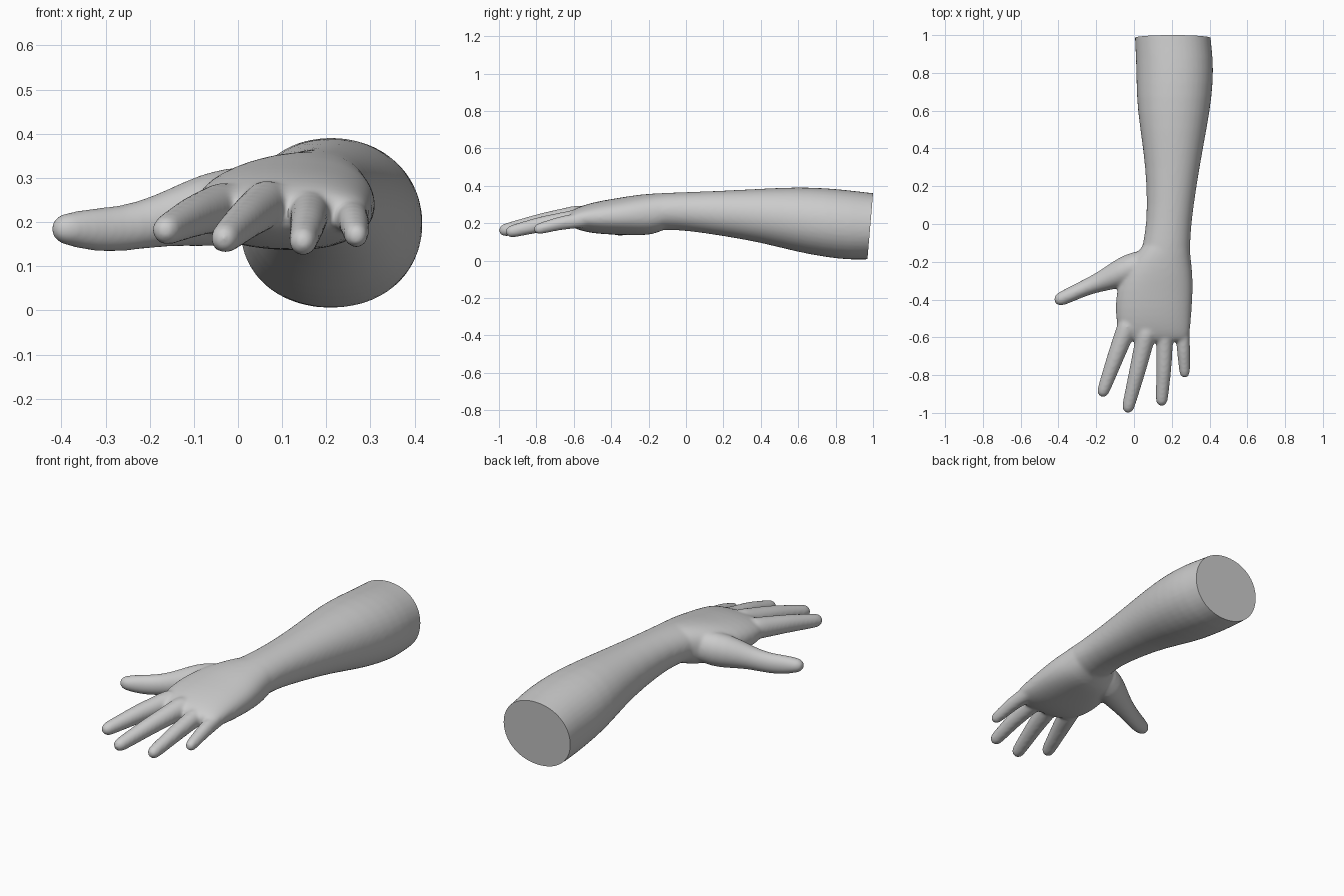
import bpy, bmesh, math
from mathutils import Vector

if "Cube" in bpy.data.objects:
    bpy.data.objects.remove(bpy.data.objects["Cube"])

SIDES = 20


def loft(bm, rings, axis=None, power=2.0, tip=False):
    """Skin rings of (x, y, z, side radius, up radius) into a closed tube."""
    pts = [Vector(r[:3]) for r in rings]
    data = []
    for i, r in enumerate(rings):
        t = axis or (pts[min(i + 1, len(pts) - 1)] - pts[max(i - 1, 0)]).normalized()
        data.append((pts[i], t, r[3], r[4]))
    if tip:
        p, t, a, b = data[-1]
        for deg in (30, 55, 75, 88):
            s, c = math.sin(math.radians(deg)), math.cos(math.radians(deg))
            data.append((p + t * a * s * 1.05, t, a * c, b * c))
    loops = []
    for p, t, a, b in data:
        side = t.cross(Vector((0, 0, 1))).normalized()
        up = side.cross(t)
        loop = []
        for k in range(SIDES):
            ang = 2 * math.pi * k / SIDES
            c, s = math.cos(ang), math.sin(ang)
            c = math.copysign(abs(c) ** (2 / power), c)
            s = math.copysign(abs(s) ** (2 / power), s)
            loop.append(bm.verts.new(p + side * a * c + up * b * s))
        loops.append(loop)
    for l0, l1 in zip(loops, loops[1:]):
        for k in range(SIDES):
            j = (k + 1) % SIDES
            bm.faces.new((l0[k], l0[j], l1[j], l1[k]))
    bm.faces.new(loops[0])
    bm.faces.new(loops[-1])


def box_rings(rows):
    """Rows of (y, x min, x max, z min, z max) to rings."""
    return [((x0 + x1) / 2, y, (z0 + z1) / 2, (x1 - x0) / 2, (z1 - z0) / 2)
            for y, x0, x1, z0, z1 in rows]


bm = bmesh.new()
back = Vector((0, -1, 0))

# forearm and wrist
loft(bm, box_rings([
    (1.15, 0.00, 0.40, 0.01, 0.35), (1.0, 0.00, 0.405, 0.005, 0.362),
    (0.88, 0.008, 0.422, 0.00, 0.378), (0.75, 0.01, 0.422, 0.015, 0.39),
    (0.6, 0.015, 0.405, 0.042, 0.396), (0.4, 0.047, 0.367, 0.095, 0.386),
    (0.2, 0.067, 0.332, 0.13, 0.375), (0.0, 0.066, 0.304, 0.16, 0.367),
    (-0.1, 0.045, 0.300, 0.163, 0.364), (-0.2, 0.03, 0.295, 0.16, 0.358),
    (-0.32, 0.03, 0.28, 0.18, 0.34)]), back, 2.1)

# palm
loft(bm, box_rings([
    (-0.06, 0.08, 0.285, 0.18, 0.355), (-0.13, 0.035, 0.298, 0.16, 0.362),
    (-0.18, -0.01, 0.302, 0.136, 0.36), (-0.26, -0.06, 0.312, 0.134, 0.353),
    (-0.35, -0.095, 0.315, 0.136, 0.338), (-0.45, -0.102, 0.308, 0.14, 0.322),
    (-0.53, -0.095, 0.303, 0.15, 0.303), (-0.59, -0.07, 0.295, 0.168, 0.282),
    (-0.63, -0.02, 0.28, 0.19, 0.255)]), back, 2.3)

# fingers: knuckle point, middle point, tip point, base radius, tip radius
fingers = [
    ((-0.02, -0.50, 0.24), (-0.10, -0.71, 0.213), (-0.162, -0.882, 0.182), 0.056, 0.034),
    ((0.077, -0.53, 0.25), (0.02, -0.77, 0.208), (-0.03, -0.966, 0.163), 0.055, 0.034),
    ((0.165, -0.53, 0.235), (0.158, -0.77, 0.195), (0.147, -0.930, 0.156), 0.048, 0.033),
    ((0.252, -0.50, 0.225), (0.262, -0.67, 0.20), (0.268, -0.785, 0.170), 0.042, 0.029),
]
for a, b, c, r0, r1 in fingers:
    a, b, c = Vector(a), Vector(b), Vector(c)
    rings = []
    for i in range(7):
        t = i / 6
        p = a.lerp(b, t * 2) if t < 0.5 else b.lerp(c, t * 2 - 1)
        r = r0 + (r1 - r0) * t
        rings.append((*p, r, r * 1.05))
    loft(bm, rings, tip=True)

# thumb
loft(bm, [
    (0.09, -0.18, 0.255, 0.06, 0.075), (-0.02, -0.235, 0.235, 0.082, 0.093),
    (-0.10, -0.275, 0.220, 0.072, 0.078), (-0.18, -0.307, 0.202, 0.052, 0.058),
    (-0.26, -0.338, 0.184, 0.043, 0.053), (-0.33, -0.371, 0.182, 0.040, 0.051),
    (-0.385, -0.396, 0.184, 0.038, 0.038)], tip=True)

bmesh.ops.recalc_face_normals(bm, faces=bm.faces)
mesh = bpy.data.meshes.new("forearm_and_hand")
bm.to_mesh(mesh)
bm.free()
arm = bpy.data.objects.new("forearm_and_hand", mesh)
bpy.context.collection.objects.link(arm)
bpy.context.view_layer.objects.active = arm
arm.select_set(True)

# fuse all parts into one soft skin
sub = arm.modifiers.new("round", 'SUBSURF')
sub.levels = 1
rem = arm.modifiers.new("fuse", 'REMESH')
rem.mode = 'VOXEL'
rem.voxel_size = 0.008
smo = arm.modifiers.new("soften", 'SMOOTH')
smo.factor = 0.5
smo.iterations = 14
for m in list(arm.modifiers):
    bpy.ops.object.modifier_apply(modifier=m.name)

# flat, slightly tilted cut at the elbow end
bm = bmesh.new()
bm.from_mesh(arm.data)
bmesh.ops.bisect_plane(bm, geom=bm.verts[:] + bm.edges[:] + bm.faces[:],
                       plane_co=(0.2, 1.0, 0.36), plane_no=(0, 1, -0.085),
                       clear_outer=True)
bmesh.ops.holes_fill(bm, edges=[e for e in bm.edges if e.is_boundary], sides=0)
bm.to_mesh(arm.data)
bm.free()
bpy.ops.object.shade_smooth_by_angle(angle=math.radians(40))
